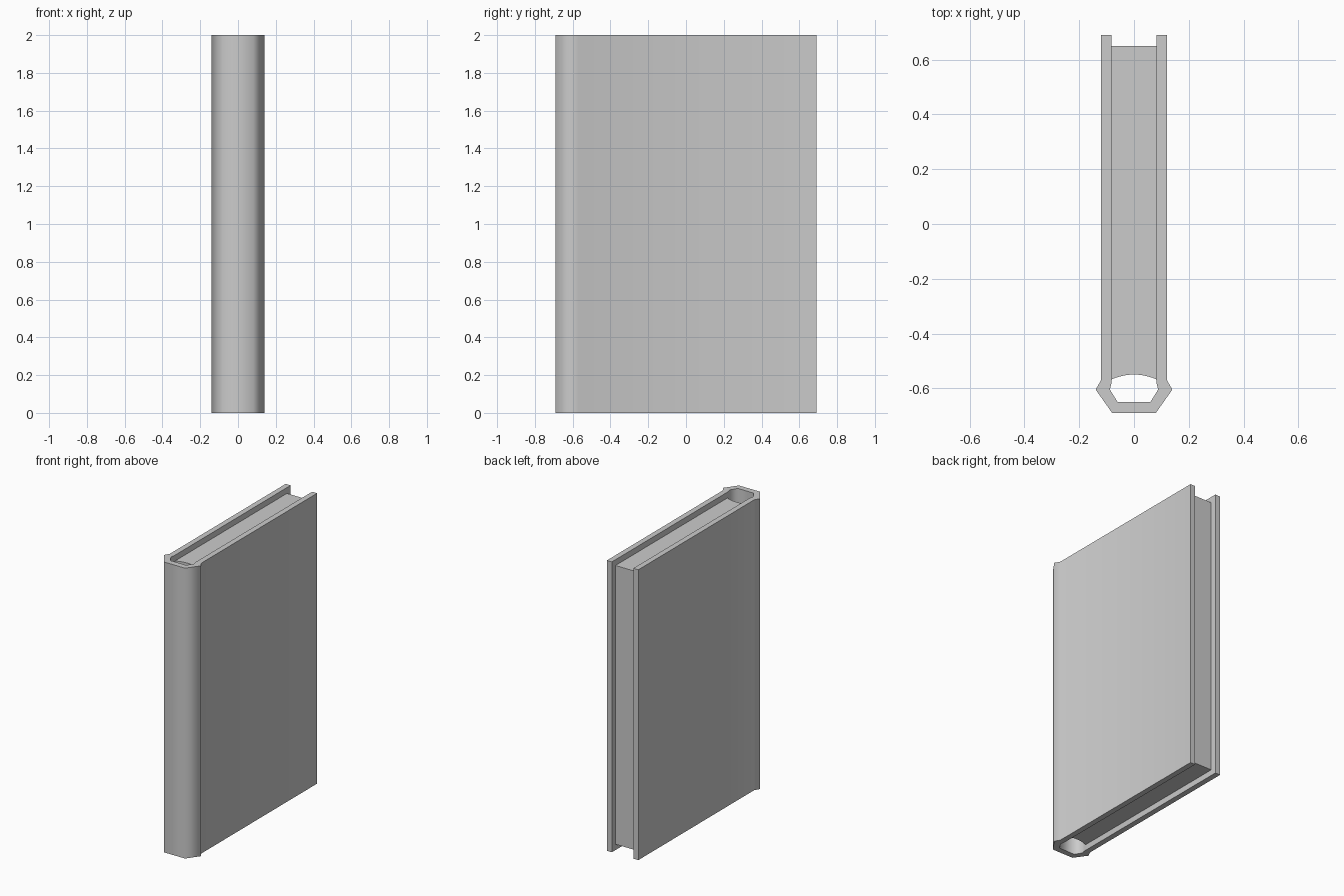
import bpy
import bmesh
import math

old = bpy.data.objects.get("Cube")
if old:
    bpy.data.objects.remove(old, do_unlink=True)

# One plain grey for the whole book
grey = bpy.data.materials.new("light_grey")
grey.use_nodes = True
colour = (0.6, 0.6, 0.6, 1)
grey.diffuse_color = colour
grey.node_tree.nodes["Principled BSDF"].inputs["Base Color"].default_value = colour


def mirrored(half):
    """Complete a +x half path, running from the open end to the spine and back."""
    return half + [(-x, y) for x, y in reversed(half)]


def extrude_faces(name, points, faces, z0, z1):
    """Extrude flat outline faces upwards into a solid."""
    bm = bmesh.new()
    verts = [bm.verts.new((x, y, z0)) for x, y in points]
    flat = [bm.faces.new([verts[i] for i in f]) for f in faces]
    top = bmesh.ops.extrude_face_region(bm, geom=flat, use_keep_orig=True)["geom"]
    moved = [g for g in top if isinstance(g, bmesh.types.BMVert)]
    bmesh.ops.translate(bm, verts=moved, vec=(0, 0, z1 - z0))
    bmesh.ops.recalc_face_normals(bm, faces=bm.faces)
    mesh = bpy.data.meshes.new(name)
    bm.to_mesh(mesh)
    bm.free()
    mesh.materials.append(grey)
    obj = bpy.data.objects.new(name, mesh)
    bpy.context.collection.objects.link(obj)
    bpy.ops.object.select_all(action='DESELECT')
    obj.select_set(True)
    bpy.context.view_layer.objects.active = obj
    bpy.ops.object.shade_smooth_by_angle(angle=math.radians(70))
    return obj


# Cover: two boards joined by a faceted, hollow spine
outer = mirrored([(0.12, 0.69), (0.12, -0.57), (0.14, -0.605), (0.08, -0.69)])
inner = mirrored([(0.082, 0.69), (0.082, -0.58), (0.088, -0.605), (0.06, -0.65)])
n = len(outer)
strip = [(i, i + 1, n + i + 1, n + i) for i in range(n - 1)]
extrude_faces("cover", outer + inner, strip, 0, 2)

# Page block: recessed at the edges, hollowed along the spine side
half_width, steps = 0.083, 10
page = [(half_width, 0.65), (-half_width, 0.65)]
for i in range(steps + 1):
    t = 2 * i / steps - 1
    page.append((half_width * t, -0.55 - 0.018 * t * t))
extrude_faces("pages", page, [range(len(page))], 0.04, 1.96)
